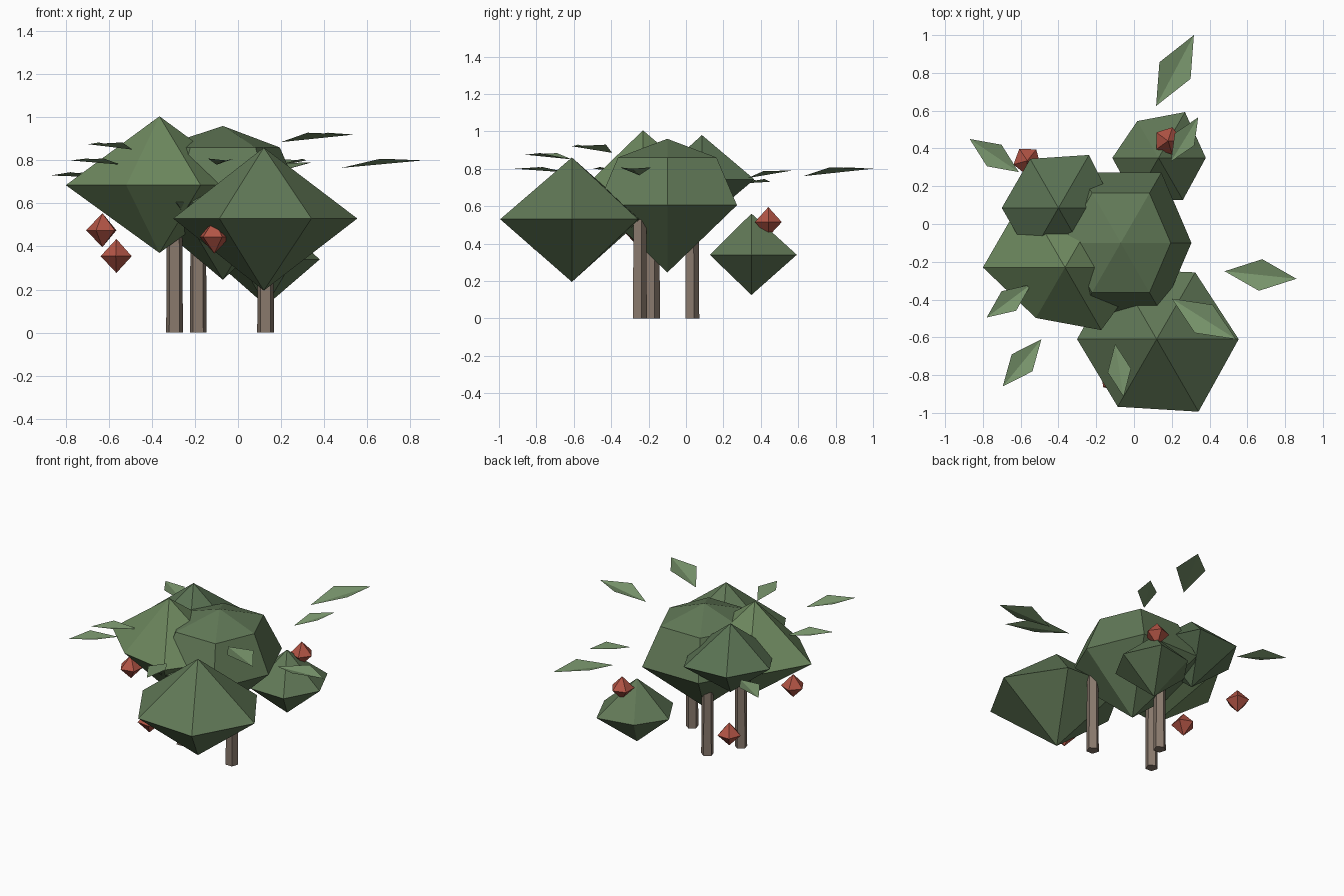
import bpy
from math import cos, sin, tau
from mathutils import Vector

if "Cube" in bpy.data.objects:
    bpy.data.objects.remove(bpy.data.objects["Cube"])


def material(name, rgb):
    m = bpy.data.materials.new(name)
    m.diffuse_color = (*rgb, 1)
    m.use_nodes = True
    m.node_tree.nodes["Principled BSDF"].inputs["Base Color"].default_value = m.diffuse_color
    return m


def add_mesh(name, verts, faces, mat):
    me = bpy.data.meshes.new(name)
    me.from_pydata(verts, [], faces)
    me.materials.append(mat)
    me.update()
    ob = bpy.data.objects.new(name, me)
    bpy.context.collection.objects.link(ob)
    return ob


def faceted(name, center, top, bottom, rings, mat, sides=6, scale=None, turn=0):
    """Low-poly blob: two tips joined by rings of (radius, height), listed bottom up."""
    scale = scale or [1] * sides
    c = Vector(center)
    verts = [c + Vector((0, 0, -bottom)), c + Vector((0, 0, top))]
    for r, h in rings:
        for i in range(sides):
            a = turn + tau * i / sides
            verts.append(c + Vector((r * scale[i] * cos(a), r * scale[i] * sin(a), h)))
    faces = []
    last = 2 + sides * (len(rings) - 1)
    for i in range(sides):
        j = (i + 1) % sides
        faces.append((0, 2 + j, 2 + i))
        for k in range(len(rings) - 1):
            b = 2 + k * sides
            faces.append((b + i, b + j, b + sides + j, b + sides + i))
        faces.append((1, last + i, last + j))
    return add_mesh(name, verts, faces, mat)


mid_green = material("mid_green", (0.12, 0.19, 0.095))
light_green = material("light_green", (0.15, 0.24, 0.11))
dark_green = material("dark_green", (0.10, 0.165, 0.085))
leaf_green = material("leaf_green", (0.19, 0.30, 0.15))
berry_red = material("berry_red", (0.45, 0.09, 0.06))
bark = material("bark", (0.25, 0.19, 0.15))

# foliage clumps
faceted("center_clump", (-0.07, -0.1, 0.605), 0.355, 0.36,
        [(0.43, 0), (0.304, 0.255)], mid_green, scale=[0.87, 1, 1, 1, 1, 1])
faceted("front_clump", (0.12, -0.61, 0.53), 0.33, 0.335, [(0.43, 0)], mid_green,
        scale=[1.01, 0.95, 1, 0.98, 0.96, 1.03])
faceted("left_clump", (-0.365, -0.23, 0.685), 0.32, 0.315, [(0.435, 0)], light_green,
        scale=[1, 1, 1, 1, 0.71, 0.88])
faceted("back_left_clump", (-0.4, 0.085, 0.743), 0.237, 0.237, [(0.3, 0)], dark_green,
        scale=[1, 1.08, 1, 1, 1, 1])
faceted("back_clump", (0.13, 0.35, 0.34), 0.22, 0.215, [(0.25, 0)], mid_green,
        scale=[1, 1.12, 0.9, 0.98, 1, 1.03])

# stems
for n, (x, y, h) in enumerate([(-0.295, -0.18, 0.6), (-0.185, 0.03, 0.6), (0.128, -0.25, 0.6)]):
    faceted(f"stem_{n + 1}", (x, y, 0), h, 0, [(0.041, 0), (0.037, h)], bark, sides=5, turn=0.3)

# berries
for n, p in enumerate([(0.18, 0.44, 0.515), (-0.565, 0.335, 0.355),
                       (-0.63, -0.27, 0.475), (-0.11, -0.81, 0.445)]):
    faceted(f"berry_{n + 1}", p, 0.08, 0.078, [(0.076, 0)], berry_red, sides=5, turn=n * 0.9)

# loose folded leaves: base point, tip point
leaves = [
    ((0.117, 0.625, 0.76), (0.317, 1.0, 0.80)),
    ((0.48, -0.25, 0.765), (0.86, -0.29, 0.80)),
    ((-0.61, 0.275, 0.72), (-0.87, 0.45, 0.73)),
    ((-0.545, -0.32, 0.78), (-0.78, -0.495, 0.80)),
    ((-0.49, -0.61, 0.85), (-0.695, -0.86, 0.875)),
    ((-0.10, -0.635, 0.78), (-0.055, -0.915, 0.80)),
    ((0.20, -0.395, 0.885), (0.54, -0.61, 0.92)),
    ((0.195, 0.33, 0.75), (0.34, 0.565, 0.79)),
]
for n, (b, t) in enumerate(leaves):
    b, t = Vector(b), Vector(t)
    d = t - b
    side = Vector((-d.y, d.x, 0)) * 0.22
    mid = (b + t) / 2 + Vector((0, 0, 0.065 * d.length))
    add_mesh(f"leaf_{n + 1}", [b, t, mid + side, mid - side],
             [(0, 1, 2), (0, 3, 1)], leaf_green)
